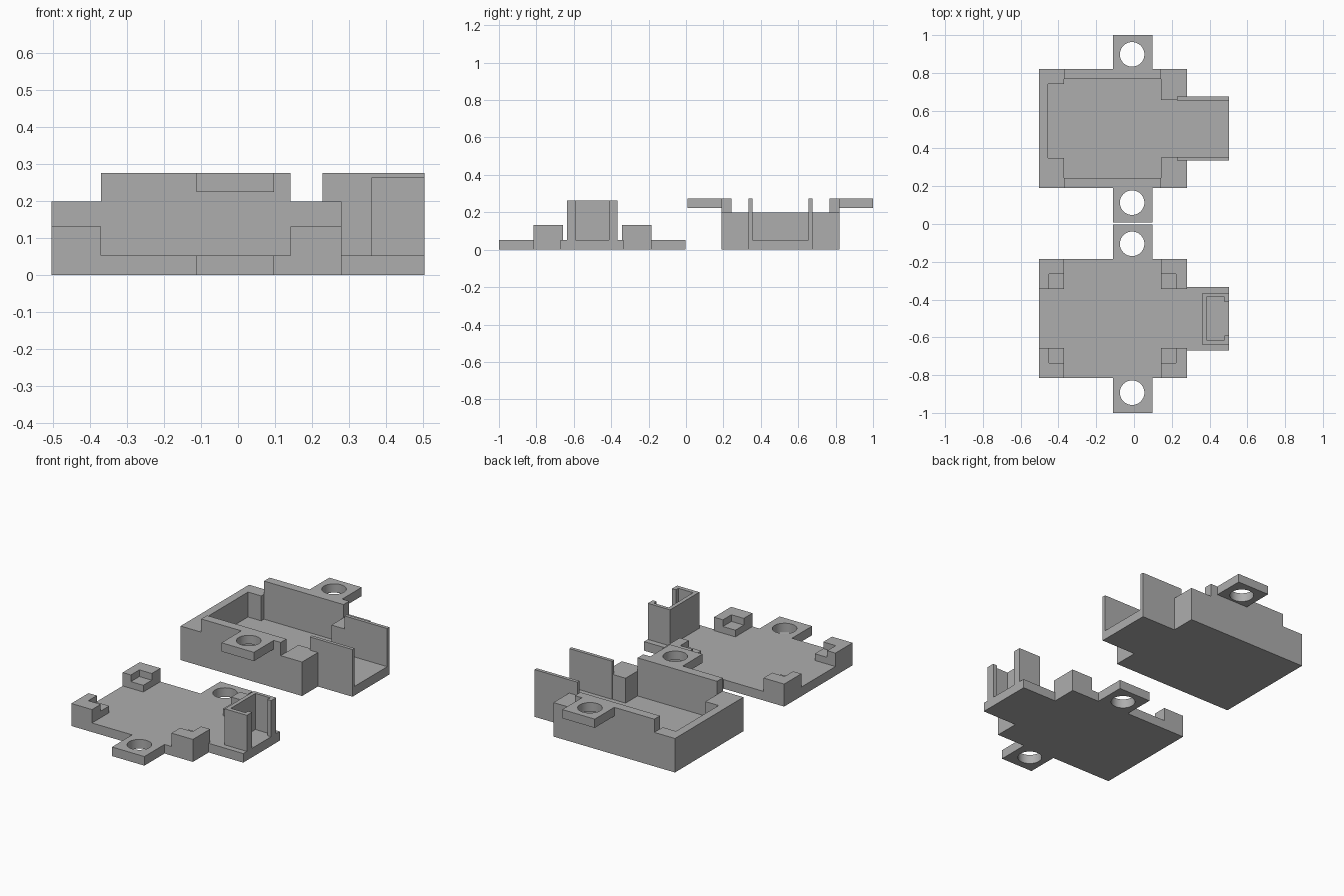
import bpy, bmesh, math
from mathutils import Matrix, Vector

if "Cube" in bpy.data.objects:
    bpy.data.objects.remove(bpy.data.objects["Cube"])

plastic = bpy.data.materials.new("grey plastic")
plastic.diffuse_color = (0.42, 0.42, 0.42, 1)
plastic.use_nodes = True
plastic.node_tree.nodes["Principled BSDF"].inputs["Base Color"].default_value = plastic.diffuse_color


def make_object(name, bm):
    mesh = bpy.data.meshes.new(name)
    bm.to_mesh(mesh)
    bm.free()
    ob = bpy.data.objects.new(name, mesh)
    bpy.context.collection.objects.link(ob)
    mesh.materials.append(plastic)
    return ob


def box(name, x0, x1, y0, y1, z0, z1):
    bm = bmesh.new()
    mat = Matrix.Translation(((x0 + x1) / 2, (y0 + y1) / 2, (z0 + z1) / 2))
    bmesh.ops.create_cube(bm, size=1, matrix=mat @ Matrix.Diagonal((x1 - x0, y1 - y0, z1 - z0, 1)))
    return make_object(name, bm)


def peg(name, x, y, r):
    bm = bmesh.new()
    bmesh.ops.create_cone(bm, cap_ends=True, segments=40, radius1=r, radius2=r, depth=1,
                          matrix=Matrix.Translation((x, y, 0.2)))
    return make_object(name, bm)


def combine(target, tool, operation):
    mod = target.modifiers.new("combine", 'BOOLEAN')
    mod.operation, mod.solver, mod.object = operation, 'EXACT', tool
    bpy.context.view_layer.objects.active = target
    bpy.ops.object.modifier_apply(modifier=mod.name)
    bpy.data.objects.remove(tool)


def add(target, *dims):
    combine(target, box("addition", *dims), 'UNION')


def cut(target, *dims):
    combine(target, box("cutter", *dims), 'DIFFERENCE')


def drill(target, ys):
    for y in ys:
        combine(target, peg("drill", -0.01, y, 0.065), 'DIFFERENCE')


def finish(ob):
    bpy.ops.object.select_all(action='DESELECT')
    ob.select_set(True)
    bpy.context.view_layer.objects.active = ob
    bpy.ops.object.shade_smooth_by_angle(angle=math.radians(30))


FLOOR = 0.053

# Housing: hollow body with stepped cavity open towards the neck
housing = box("housing_tray", -0.503, 0.28, 0.19, 0.82, 0, 0.198)
cut(housing, -0.455, -0.30, 0.35, 0.742, FLOOR, 0.4)
cut(housing, -0.37, 0.142, 0.243, 0.768, FLOOR, 0.4)
cut(housing, 0.10, 0.40, 0.353, 0.657, FLOOR, 0.4)
# Neck floor, neck side walls and raised long walls
add(housing, 0.24, 0.503, 0.335, 0.675, 0, FLOOR)
for y0, y1 in ((0.335, 0.355), (0.655, 0.675)):
    add(housing, 0.228, 0.503, y0, y1, 0.02, 0.275)
for y0, y1 in ((0.19, 0.243), (0.768, 0.82)):
    add(housing, -0.37, 0.142, y0, y1, 0.02, 0.275)
# Screw ears at the top of the long walls
for y0, y1 in ((0.008, 0.22), (0.79, 1.0)):
    add(housing, -0.112, 0.097, y0, y1, 0.224, 0.275)
drill(housing, (0.113, 0.898))
finish(housing)

# Cover: flat plate with neck tongue and screw ears
cover = box("cover_plate", -0.503, 0.28, -0.815, -0.185, 0, FLOOR)
add(cover, 0.2, 0.503, -0.67, -0.333, 0, FLOOR)
add(cover, -0.112, 0.097, -1.0, -0.003, 0, FLOOR)
drill(cover, (-0.105, -0.893))
# Corner posts, each with a shallow pocket in its inner corner
for s in (-1, 1):
    def span(a, b):
        return sorted((-0.5 + s * a, -0.5 + s * b))
    for x0, x1, p0, p1 in ((-0.503, -0.37, -0.45, -0.3), (0.142, 0.28, 0.08, 0.222)):
        add(cover, x0, x1, *span(0.157, 0.315), 0.02, 0.131)
        cut(cover, p0, p1, *span(0.1, 0.235), 0.092, 0.3)
# Slotted cable stop standing on the tongue
stop = box("cable_stop", 0.36, 0.503, -0.637, -0.367, 0.02, 0.263)
cut(stop, 0.383, 0.478, -0.613, -0.387, FLOOR, 0.4)
cut(stop, 0.45, 0.6, -0.59, -0.413, FLOOR, 0.4)
combine(cover, stop, 'UNION')
finish(cover)
